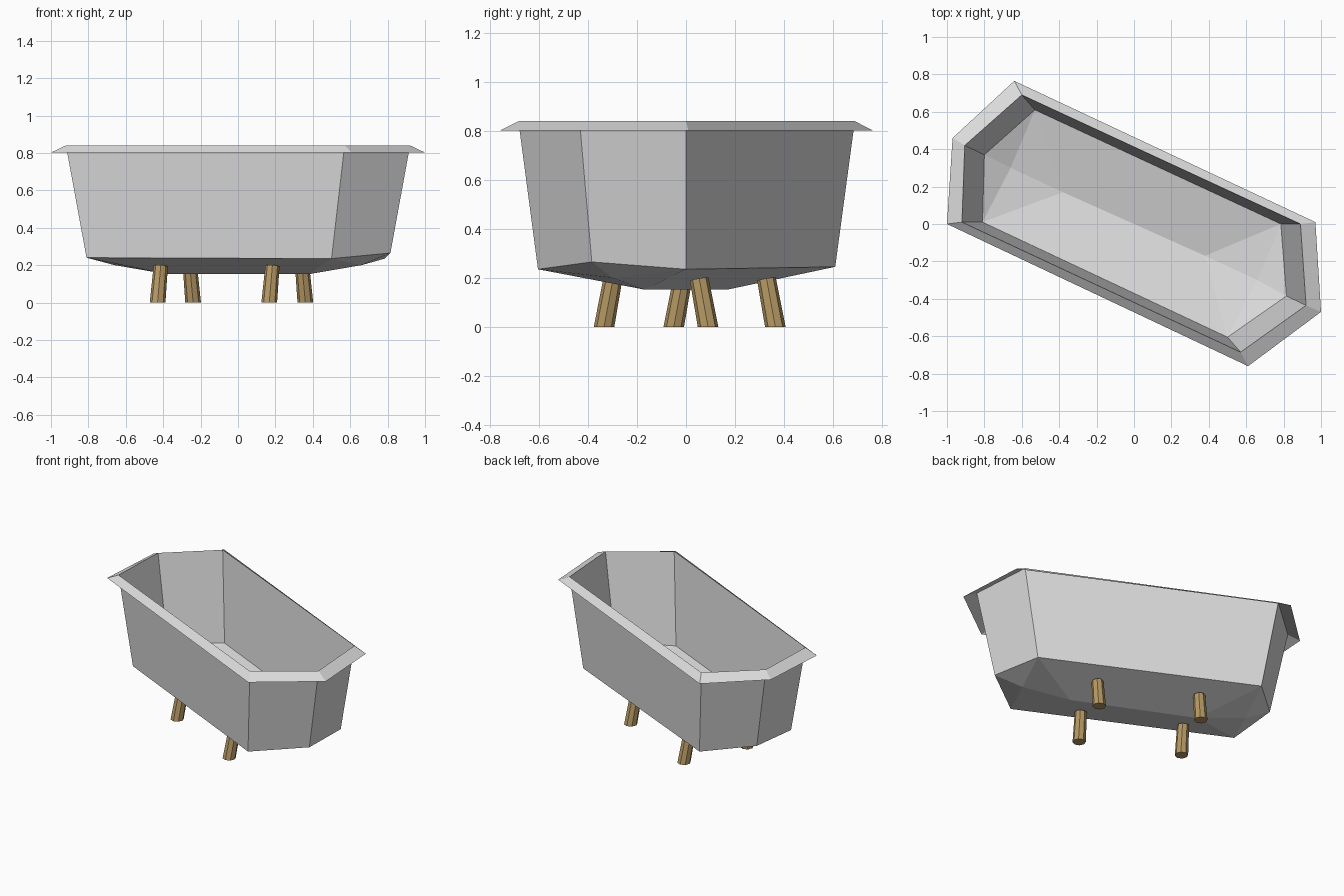
import bpy, bmesh
from mathutils import Vector

if "Cube" in bpy.data.objects:
    bpy.data.objects.remove(bpy.data.objects["Cube"])


def material(name, rgb):
    m = bpy.data.materials.new(name)
    m.diffuse_color = (*rgb, 1)
    m.use_nodes = True
    m.node_tree.nodes["Principled BSDF"].inputs["Base Color"].default_value = m.diffuse_color
    return m


def make_object(name, bm, mat):
    me = bpy.data.meshes.new(name)
    bm.to_mesh(me)
    bm.free()
    me.materials.append(mat)
    ob = bpy.data.objects.new(name, me)
    bpy.context.collection.objects.link(ob)
    return ob


grey = material("pale grey enamel", (0.72, 0.72, 0.72))
brass = material("brass", (0.47, 0.32, 0.13))

# Six-sided plan rings, in order: front left, left tip, back left,
# back right, right tip, front right
lip = [(-1.0, 0.0), (-0.97, 0.46), (-0.64, 0.765), (0.97, 0.01), (1.0, -0.47), (0.61, -0.76)]
crest = [(-0.92, 0.01), (-0.905, 0.42), (-0.60, 0.69), (0.89, 0.0), (0.92, -0.435), (0.57, -0.685)]
base = [(-0.81, 0.01), (-0.80, 0.37), (-0.53, 0.61), (0.785, 0.0), (0.815, -0.385), (0.50, -0.605)]
base_z = [0.24, 0.265, 0.245, 0.235, 0.265, 0.235]


def ring(bm, pts, zs):
    return [bm.verts.new((x, y, z)) for (x, y), z in zip(pts, zs)]


def bridge(bm, a, b):
    for i in range(6):
        j = (i + 1) % 6
        bm.faces.new((a[i], a[j], b[j], b[i]))


# Sloping rim
bm = bmesh.new()
bridge(bm, ring(bm, lip, [0.802] * 6), ring(bm, crest, [0.84] * 6))
bmesh.ops.recalc_face_normals(bm, faces=bm.faces)
make_object("tub_rim", bm, grey)

# Thin-walled body with a shallow keel-shaped floor
bm = bmesh.new()
low = ring(bm, base, base_z)
bridge(bm, ring(bm, crest, [0.84] * 6), low)
fl, lt, bl, br, rt, fr = low
k = [bm.verts.new(p) for p in ((-0.66, 0.30, 0.20), (-0.38, 0.17, 0.152),
                               (0.38, -0.17, 0.152), (0.66, -0.30, 0.20))]
for a, b in ((fl, fr), (bl, br)):
    bm.faces.new((lt, a, k[0]))
    bm.faces.new((a, k[1], k[0]))
    bm.faces.new((a, b, k[2], k[1]))
    bm.faces.new((b, k[3], k[2]))
    bm.faces.new((b, rt, k[3]))
bmesh.ops.recalc_face_normals(bm, faces=bm.faces)
make_object("tub_body", bm, grey)

# Splayed eight-sided legs leaning in towards the keel
across = Vector((0.427, 0.904, 0))
feet = {"front_left_leg": (-0.43, -0.05, 1), "front_right_leg": (0.167, -0.335, 1),
        "back_left_leg": (-0.24, 0.365, -1), "back_right_leg": (0.36, 0.09, -1)}
for name, (x, y, lean) in feet.items():
    foot = Vector((x, y, 0))
    head = foot + across * lean * 0.04 + Vector((0, 0, 0.195))
    bm = bmesh.new()
    bmesh.ops.create_cone(bm, cap_ends=True, segments=8, radius1=0.042, radius2=0.038, depth=1)
    for v in bm.verts:
        t = v.co.z + 0.5
        p = foot.lerp(head, t) + Vector((v.co.x, v.co.y, 0))
        # tilt the top to follow the floor
        p.z -= 0.2 * t * lean * across.dot(Vector((v.co.x, v.co.y, 0)))
        v.co = p
    make_object(name, bm, brass)
